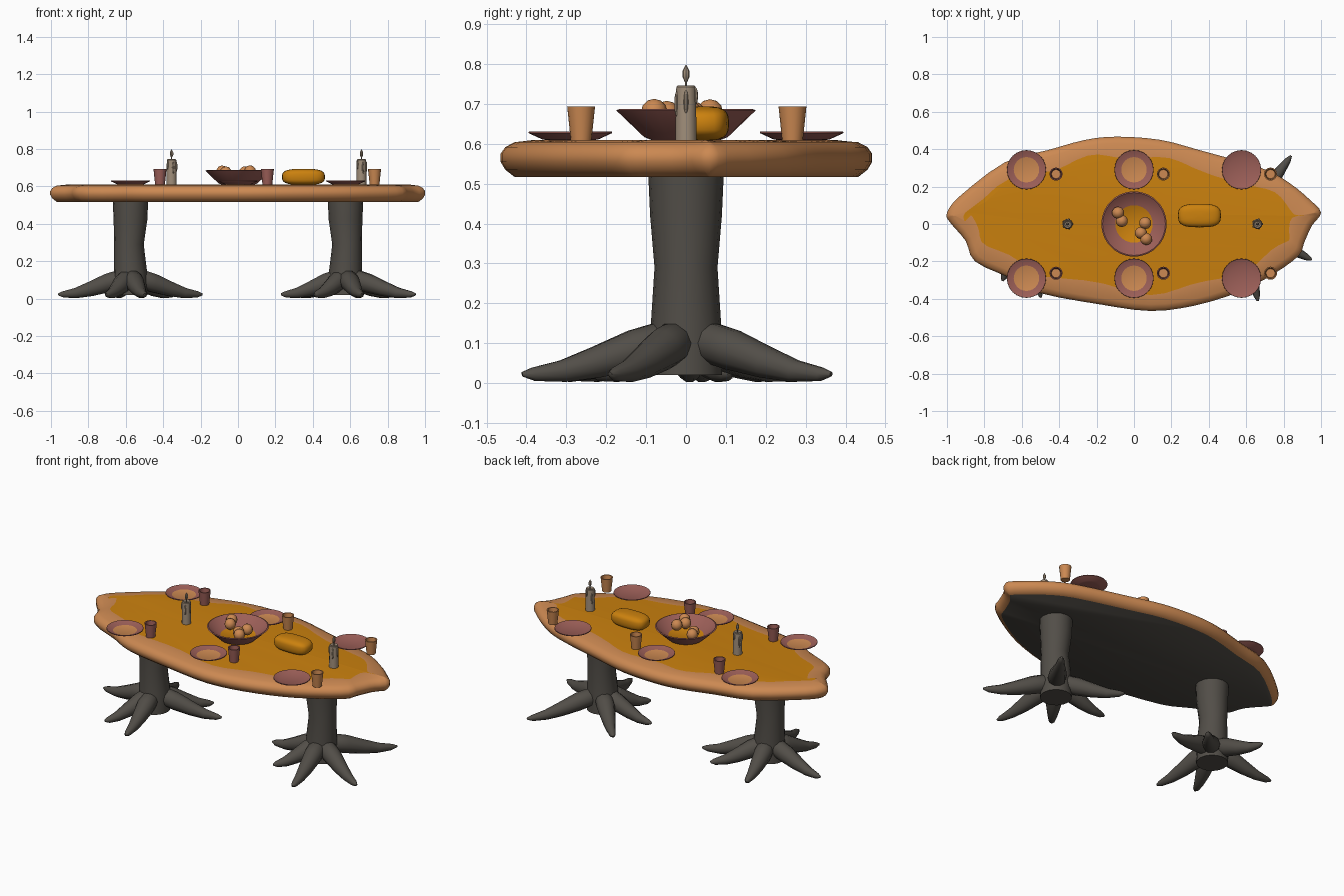
import bpy, bmesh, math
from mathutils import Vector

if "Cube" in bpy.data.objects:
    bpy.data.objects.remove(bpy.data.objects["Cube"])


def mat(name, r, g, b):
    m = bpy.data.materials.new(name)
    lin = [((c / 255 + 0.055) / 1.055) ** 2.4 for c in (r, g, b)]
    m.diffuse_color = (*lin, 1)
    m.use_nodes = True
    m.node_tree.nodes["Principled BSDF"].inputs["Base Color"].default_value = m.diffuse_color
    return m


AMBER = mat("amber wood", 203, 129, 14)
TAN = mat("tan wood", 204, 137, 82)
MAUVE = mat("mauve clay", 156, 95, 88)
BARK = mat("dark bark", 82, 78, 72)
WAX = mat("grey wax", 160, 142, 122)


def make(name, bm, mats, angle=40):
    bmesh.ops.recalc_face_normals(bm, faces=bm.faces)
    me = bpy.data.meshes.new(name)
    bm.to_mesh(me)
    bm.free()
    for m in mats:
        me.materials.append(m)
    ob = bpy.data.objects.new(name, me)
    bpy.context.collection.objects.link(ob)
    bpy.context.view_layer.objects.active = ob
    ob.select_set(True)
    bpy.ops.object.shade_smooth_by_angle(angle=math.radians(angle))
    ob.select_set(False)
    return ob


def loft(bm, rings, indices=None, cap0=0, cap1=0):
    """Skin a list of closed rings of points; indices give each band's material."""
    vs = [[bm.verts.new(p) for p in ring] for ring in rings]
    n = len(vs[0])
    for k, (a, b) in enumerate(zip(vs, vs[1:])):
        for i in range(n):
            j = (i + 1) % n
            f = bm.faces.new((a[i], a[j], b[j], b[i]))
            f.material_index = indices[k] if indices else 0
    bm.faces.new(vs[0][::-1]).material_index = cap0
    bm.faces.new(vs[-1]).material_index = cap1


def circle(c, r, n, u=Vector((1, 0, 0)), v=Vector((0, 1, 0))):
    c = Vector(c)
    return [c + r * (math.cos(t) * u + math.sin(t) * v)
            for t in (2 * math.pi * i / n for i in range(n))]


def lathe(name, x, y, profile, mats, n=24, indices=None, cap1=0):
    bm = bmesh.new()
    loft(bm, [circle((x, y, z), r, n) for r, z in profile], indices, 0, cap1)
    return make(name, bm, mats)


def ball(bm, c, size, u=12, v=8, power=1.0):
    """Ellipsoid; power below 1 makes it boxier."""
    res = bmesh.ops.create_uvsphere(bm, u_segments=u, v_segments=v, radius=1)
    for vert in res["verts"]:
        vert.co = Vector(c) + Vector([
            math.copysign(abs(a) ** power, a) * s for a, s in zip(vert.co, size)])


# Table top: wavy slab with a rounded live edge
KEYS = [(-1, .06), (-.93, .15), (-.69, .33), (-.46, .395), (-.26, .45), (-.09, .467),
        (.14, .45), (.35, .395), (.68, .30), (.83, .22), (.94, .13), (1, .06),
        (.95, -.01), (.91, -.10), (.88, -.17), (.75, -.265), (.57, -.36), (.33, -.435),
        (.09, -.465), (-.18, -.43), (-.5, -.37), (-.66, -.29), (-.85, -.2), (-.9, -.09),
        (-.985, .01)]
outline = []
N = len(KEYS)
for i in range(N):
    p0, p1, p2, p3 = (Vector(KEYS[(i + k) % N]) for k in (-1, 0, 1, 2))
    for t in (0, 1 / 3, 2 / 3):
        outline.append(.5 * (2 * p1 + (p2 - p0) * t + (2 * p0 - 5 * p1 + 4 * p2 - p3) * t * t
                             + (3 * p1 - p0 - 3 * p2 + p3) * t ** 3))


def inset(d, z):
    # Wide insets use a wider smoothing window so the inner line stays clean
    w = 1 if d < .05 else 4
    pts = []
    n = len(outline)
    for i, p in enumerate(outline):
        t = (outline[(i + w) % n] - outline[i - w]).normalized()
        wob = 1 + (.15 * math.sin(i * .9) if d > .05 else 0)
        q = p + Vector((t.y, -t.x)) * d * wob
        pts.append(Vector((q.x, q.y, z)))
    return pts


bm = bmesh.new()
loft(bm, [inset(.035, .517), inset(.012, .535), inset(0, .555), inset(0, .575),
          inset(.012, .592), inset(.035, .604), inset(.10, .61)],
     [1, 1, 1, 1, 1, 1], 0, 2)
make("table_top", bm, [BARK, TAN, AMBER], 50)

# Pedestals: waisted trunk with spreading roots (angle, reach)
ROOTS = {
    "left": (-.575, [(16, .40), (46, .34), (103, .355), (172, .39), (247, .33), (281, .40)]),
    "right": (.575, [(54, .45), (134, .39), (178, .345), (235, .29), (282, .42), (333, .42)]),
}
for side, (cx, roots) in ROOTS.items():
    s = 1 if cx > 0 else -1
    bm = bmesh.new()
    loft(bm, [circle((cx + s * dx, 0, z), r, 16) for dx, z, r in
              ((0, .02, .09), (0, .15, .088), (.008, .29, .079), (0, .42, .09), (0, .53, .095))])
    make(side + "_trunk", bm, [BARK])
    bm = bmesh.new()
    for ang, reach in roots:
        a = math.radians(ang)
        out, across = Vector((math.cos(a), math.sin(a), 0)), Vector((-math.sin(a), math.cos(a), 0))
        rings = []
        for f, z, r in ((.05, .105, .035), (.18, .1, .052), (.32, .083, .052), (.55, .052, .041),
                        (.75, .03, .029), (.93, .022, .018), (1, .022, .006)):
            # Ring leans with the downward slope of the root
            up = Vector((0, 0, 1)) + out * .25
            rings.append(circle(Vector((cx, 0, z)) + out * f * reach, r, 10, across, up.normalized()))
        loft(bm, rings)
    make(side + "_roots", bm, [BARK], 60)

# Plates: flared rim and a flat well
for x in (-.575, 0, .575):
    for y in (-.29, .29):
        lathe("plate", x, y, [(.055, .609), (.07, .611), (.105, .627), (.104, .631), (.068, .617)],
              [MAUVE, TAN], 24, None, 1 if x < .3 else 0)

# Cups: tapered, open at the top
for x in (-.417, .157, .73):
    for y in (-.263, .267):
        tan_cup = x > .5 or (x > 0 and y > 0)
        lathe("cup", x, y, [(.026, .609), (.035, .694), (.029, .694), (.024, .64)],
              [TAN if tan_cup else MAUVE, TAN], 16, None, 1)

# Bowl with fruit
lathe("bowl", 0, 0, [(.085, .609), (.105, .617), (.175, .684), (.168, .687), (.1, .633)],
      [MAUVE, AMBER], 28, None, 1)
bm = bmesh.new()
for x, y, z in ((-.085, .06, .679), (-.065, .016, .674), (.06, .005, .678),
                (.037, -.048, .675), (.065, -.08, .68)):
    ball(bm, (x, y, z), (.033, .033, .033), 10, 6)
make("fruit", bm, [TAN])

# Bread loaf
bm = bmesh.new()
ball(bm, (.35, .045, .651), (.115, .063, .043), 24, 14, .65)
make("bread_loaf", bm, [AMBER], 60)

# Candles with drips, wick and flame
for x in (-.355, .66):
    bm = bmesh.new()
    loft(bm, [circle((x, 0, z), r, 14) for r, z in
              ((.027, .609), (.026, .70), (.025, .742), (.021, .746), (.014, .738))])
    loft(bm, [circle((x, 0, z), .003, 6) for z in (.735, .765)])
    for ang, z, h in ((0, .705, .03), (75, .72, .022), (150, .69, .035), (215, .715, .025),
                      (290, .7, .032)):
        a = math.radians(ang)
        ball(bm, (x + .025 * math.cos(a), .025 * math.sin(a), z), (.006, .006, h), 8, 6)
    make("candle", bm, [WAX])
    lathe("flame", x, 0, [(.003, .755), (.009, .768), (.009, .782), (.001, .798)], [WAX], 8)
